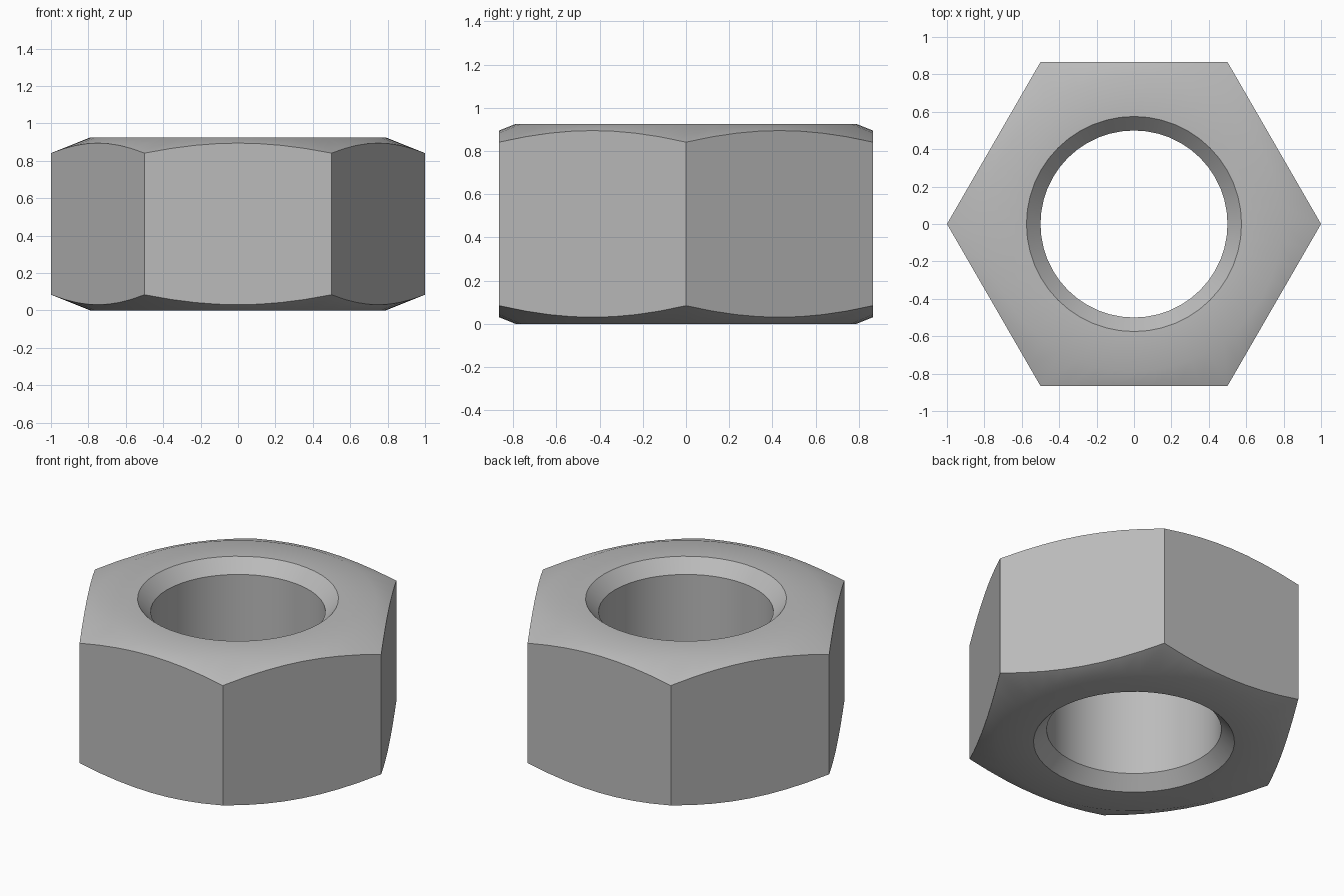
import bpy, bmesh
from math import cos, sin, pi, radians

if "Cube" in bpy.data.objects:
    bpy.data.objects.remove(bpy.data.objects["Cube"], do_unlink=True)

HEIGHT = 0.925
BORE, SINK, SINK_DEPTH = 0.5, 0.575, 0.08      # threaded hole and countersink
FLAT, CORNER_DROP = 0.79, 0.084                # flat ring and conical chamfer
COLUMNS = 48

# Steel material
steel = bpy.data.materials.new("steel grey")
steel.use_nodes = True
colour = (0.5, 0.5, 0.5, 1)
steel.diffuse_color = colour
steel.node_tree.nodes["Principled BSDF"].inputs["Base Color"].default_value = colour


def hex_radius(angle):
    """Distance from the centre to the hexagon outline at this angle."""
    return cos(pi / 6) / cos(angle % (pi / 3) - pi / 6)


def section(angle):
    """Closed (radius, z) cross-section of the nut, mirrored top to bottom."""
    r = hex_radius(angle)
    drop = CORNER_DROP * (r - FLAT) / (1 - FLAT)
    lower = [(BORE, SINK_DEPTH), (SINK, 0), (FLAT, 0), (r, drop)]
    return lower + [(q, HEIGHT - z) for q, z in reversed(lower)]


# Sweep the cross-section around the axis
bm = bmesh.new()
rings = []
for i in range(COLUMNS):
    a = 2 * pi * i / COLUMNS + 1e-9
    rings.append([bm.verts.new((r * cos(a), r * sin(a), z)) for r, z in section(a)])
for i, ring in enumerate(rings):
    following = rings[(i + 1) % COLUMNS]
    for j in range(len(ring)):
        k = (j + 1) % len(ring)
        bm.faces.new((ring[j], following[j], following[k], ring[k]))
bmesh.ops.recalc_face_normals(bm, faces=bm.faces)

mesh = bpy.data.meshes.new("hex_nut")
bm.to_mesh(mesh)
bm.free()
mesh.materials.append(steel)
nut = bpy.data.objects.new("hex_nut", mesh)
bpy.context.collection.objects.link(nut)

# Smooth bore and chamfers, crisp hexagon edges
bpy.ops.object.select_all(action="DESELECT")
nut.select_set(True)
bpy.context.view_layer.objects.active = nut
bpy.ops.object.shade_smooth_by_angle(angle=radians(30))
